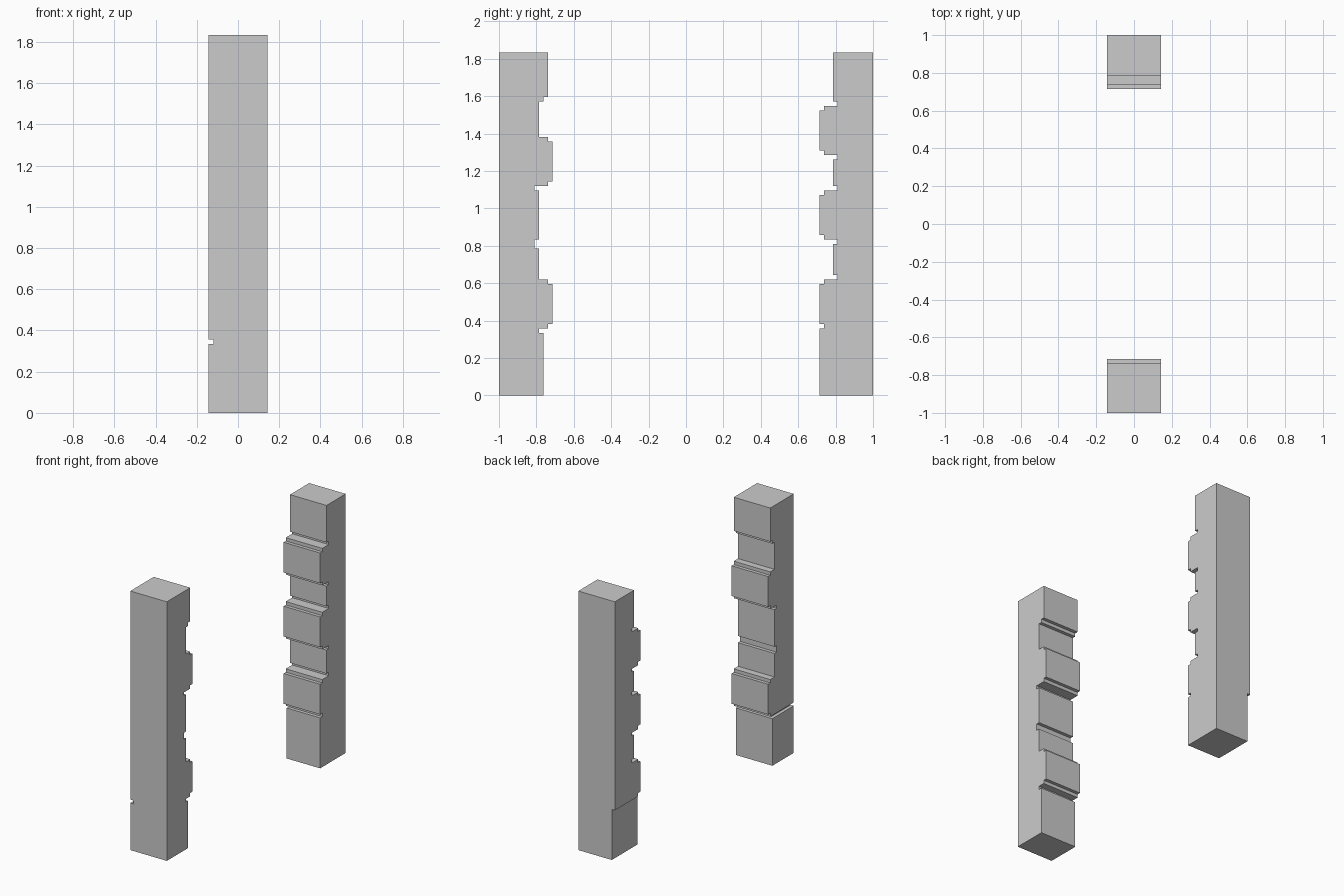
import bpy, bmesh

if "Cube" in bpy.data.objects:
    bpy.data.objects.remove(bpy.data.objects["Cube"])

U = 1 / 42          # grid step of the blocky design
HALF = 6 * U        # half the post width in x
TOP = 77            # post height in steps


def make_object(name, bm):
    bmesh.ops.recalc_face_normals(bm, faces=bm.faces)
    mesh = bpy.data.meshes.new(name)
    bm.to_mesh(mesh)
    bm.free()
    obj = bpy.data.objects.new(name, mesh)
    bpy.context.collection.objects.link(obj)
    return obj


def carved_post(name, side, bands):
    """Stepped side profile, bands = (depth, bottom) from the top down, extruded along x."""
    profile = [(0, 0), (0, TOP)]
    top = TOP
    for depth, bottom in bands:
        profile += [(depth, top), (depth, bottom)]
        top = bottom
    bm = bmesh.new()
    face = bm.faces.new([bm.verts.new((-HALF, side * (1 - d * U), z * U)) for d, z in profile])
    ext = bmesh.ops.extrude_face_region(bm, geom=[face])
    moved = [v for v in ext["geom"] if isinstance(v, bmesh.types.BMVert)]
    bmesh.ops.translate(bm, verts=moved, vec=(2 * HALF, 0, 0))
    return make_object(name, bm)


def cut_left_side(post, side, z0, z1):
    """Take one step off the -x face between two heights."""
    bm = bmesh.new()
    bmesh.ops.create_cube(bm, size=1)
    for v in bm.verts:
        v.co.x = -5 * U if v.co.x > 0 else -10 * U
        v.co.y = side * 0.85 + v.co.y * 0.5
        v.co.z = (z1 if v.co.z > 0 else z0) * U
    cutter = make_object("side_cutter", bm)
    cutter.hide_render = True
    mod = post.modifiers.new("side_cut", 'BOOLEAN')
    mod.operation = 'DIFFERENCE'
    mod.solver = 'EXACT'
    mod.object = cutter
    bpy.context.view_layer.objects.active = post
    bpy.ops.object.modifier_apply(modifier=mod.name)
    bpy.data.objects.remove(cutter)


# Front post, with a narrow groove above its base
front_post = carved_post("front_post", -1, [
    (11, 67), (10, 66), (9, 58), (11, 57), (12, 48), (11, 47), (8, 46), (9, 35),
    (8, 33), (9, 26), (11, 25), (12, 16), (11, 15), (9, 14), (10, 0)])
cut_left_side(front_post, -1, 14, 15)

# Back post, with a base set in on the left
back_post = carved_post("back_post", 1, [
    (9, 66), (8, 65), (11, 64), (12, 55), (11, 54), (8, 53), (9, 47), (8, 46),
    (11, 45), (12, 36), (11, 35), (8, 34), (9, 27), (8, 26), (11, 25), (12, 16),
    (11, 15), (12, 0)])
cut_left_side(back_post, 1, -4, 15)
